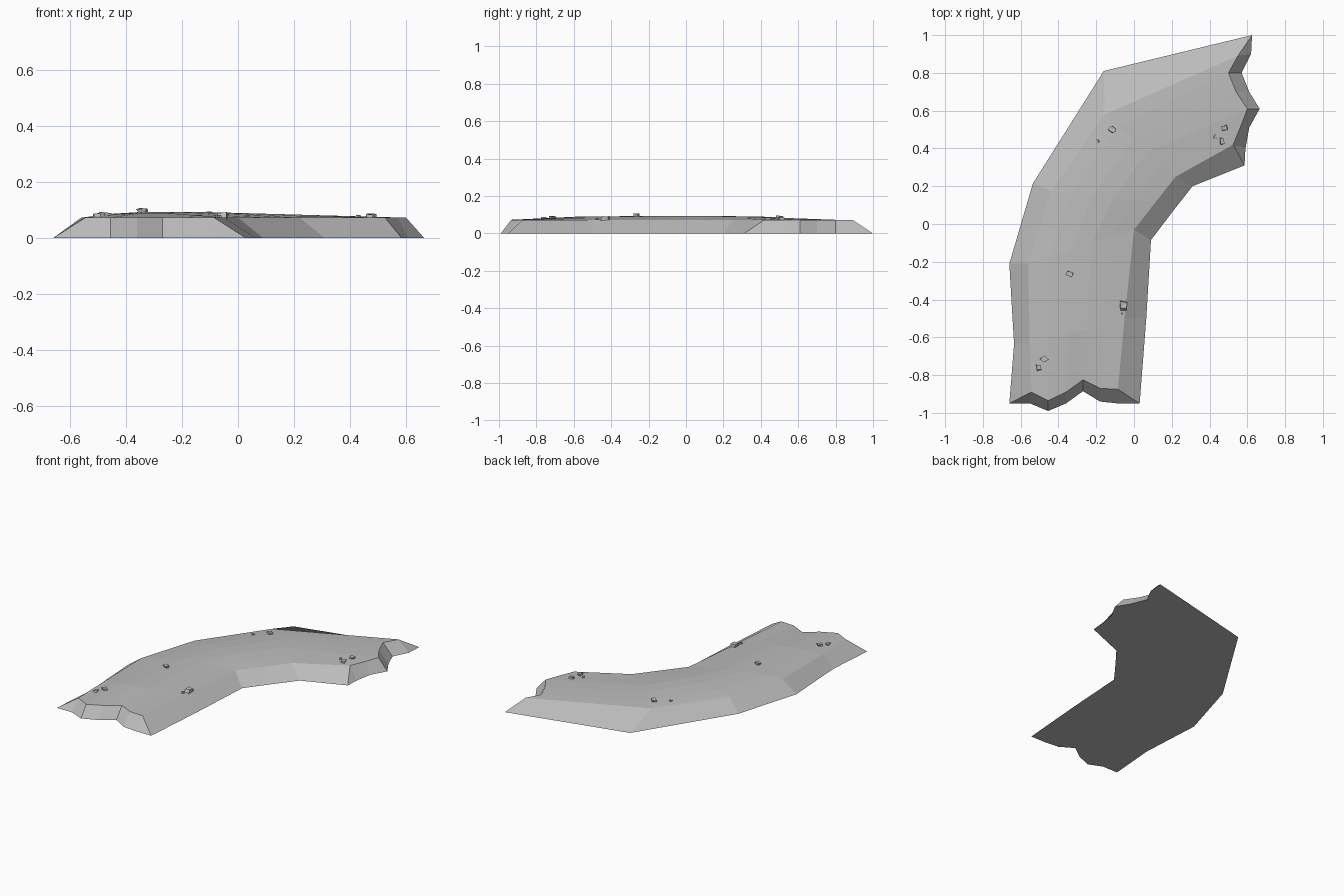
import bpy, bmesh, math, random
from mathutils import Vector, Matrix

random.seed(4)
cube = bpy.data.objects.get("Cube")
if cube:
    bpy.data.objects.remove(cube)


def material(name, value):
    mat = bpy.data.materials.new(name)
    mat.use_nodes = True
    color = (value, value, value, 1)
    mat.diffuse_color = color
    mat.node_tree.nodes["Principled BSDF"].inputs["Base Color"].default_value = color
    return mat


stone = material("grey stone", 0.5)


def finish(bm, name):
    bmesh.ops.recalc_face_normals(bm, faces=bm.faces)
    mesh = bpy.data.meshes.new(name)
    bm.to_mesh(mesh)
    bm.free()
    mesh.materials.append(stone)
    obj = bpy.data.objects.new(name, mesh)
    bpy.context.collection.objects.link(obj)
    return obj


# Plan outlines: broken ends, and the two kerb edges between them
EDGE = 0.073
south_top = [(-.545, -.89), (-.455, -.935), (-.36, -.89), (-.27, -.825), (-.18, -.87), (-.085, -.875)]
south_foot = [(-.55, -.95), (-.455, -.99), (-.36, -.95), (-.27, -.885), (-.18, -.94), (-.085, -.95)]
north_top = [(.55, .89), (.5, .8), (.54, .7), (.6, .61), (.57, .53), (.525, .42)]
north_foot = [(.62, .9), (.57, .8), (.61, .7), (.665, .61), (.61, .51), (.59, .4)]
left_top = [(-.552, -.635), (-.56, -.21), (-.44, .175), (-.155, .58)]
right_top = [(-.05, -.5), (0, -.03), (.11, .11), (.22, .25)]
left_foot = [(-.66, -.95), (-.635, -.635), (-.66, -.21), (-.535, .215), (-.16, .81), (.625, 1)]
right_foot = [(.03, -.95), (.065, -.5), (.09, -.085), (.2, .06), (.31, .2), (.585, .31)]
crown = [0, .014, .021, .02, .011, 0]
crown_scale = [.8, 1, 1, .75]

# Road slab: crowned top, sloped shoulders, jagged ends
bm = bmesh.new()


def row(points, z):
    return [bm.verts.new((x, y, z)) for x, y in points]


rows = [row(south_top, EDGE)]
for a, b, scale in zip(left_top, right_top, crown_scale):
    a, b = Vector((*a, EDGE)), Vector((*b, EDGE))
    rows.append([bm.verts.new(a.lerp(b, i / 5) + Vector((0, 0, h * scale)))
                 for i, h in enumerate(crown)])
rows.append(row(north_top, EDGE))
left, right = row(left_foot, 0), row(right_foot, 0)
south, north = row(south_foot, 0), row(north_foot, 0)


def strip(a, b):
    for i in range(len(a) - 1):
        bm.faces.new((a[i], a[i + 1], b[i + 1], b[i]))


for near, far in zip(rows, rows[1:]):
    strip(near, far)
strip([r[0] for r in rows], left)
strip([r[-1] for r in rows], right)
for top, foot, k in ((rows[0], south, 0), (rows[-1], north, -1)):
    strip(top, foot)
    bm.faces.new((top[0], foot[0], left[k]))
    bm.faces.new((top[-1], foot[-1], right[k]))
bm.faces.new(left + north + right[::-1] + south[::-1])
slab = finish(bm, "road_slab")

# Loose pebbles: x, y, width
pebbles = [(-.115, .5, .036), (-.195, .435, .02), (.48, .51, .036), (.43, .46, .022),
           (.465, .44, .036), (-.34, -.265, .036), (-.06, -.43, .055), (-.07, -.475, .02),
           (-.475, -.715, .036), (-.505, -.76, .034)]
bpy.context.view_layer.update()
for x, y, size in pebbles:
    hit, place, normal, face = slab.ray_cast((x, y, 1), (0, 0, -1))
    bm = bmesh.new()
    bmesh.ops.create_cube(bm, size=1)
    for v in bm.verts:
        v.co += Vector([random.uniform(-.2, .2) for axis in range(3)])
    bmesh.ops.scale(bm, vec=(size * .8, size * .65, size * .4), verts=bm.verts)
    bmesh.ops.rotate(bm, matrix=Matrix.Rotation(random.uniform(0, math.tau), 3, "Z"), verts=bm.verts)
    bmesh.ops.translate(bm, vec=place + Vector((0, 0, size * .12)), verts=bm.verts)
    bmesh.ops.triangulate(bm, faces=bm.faces)
    finish(bm, "pebble")
